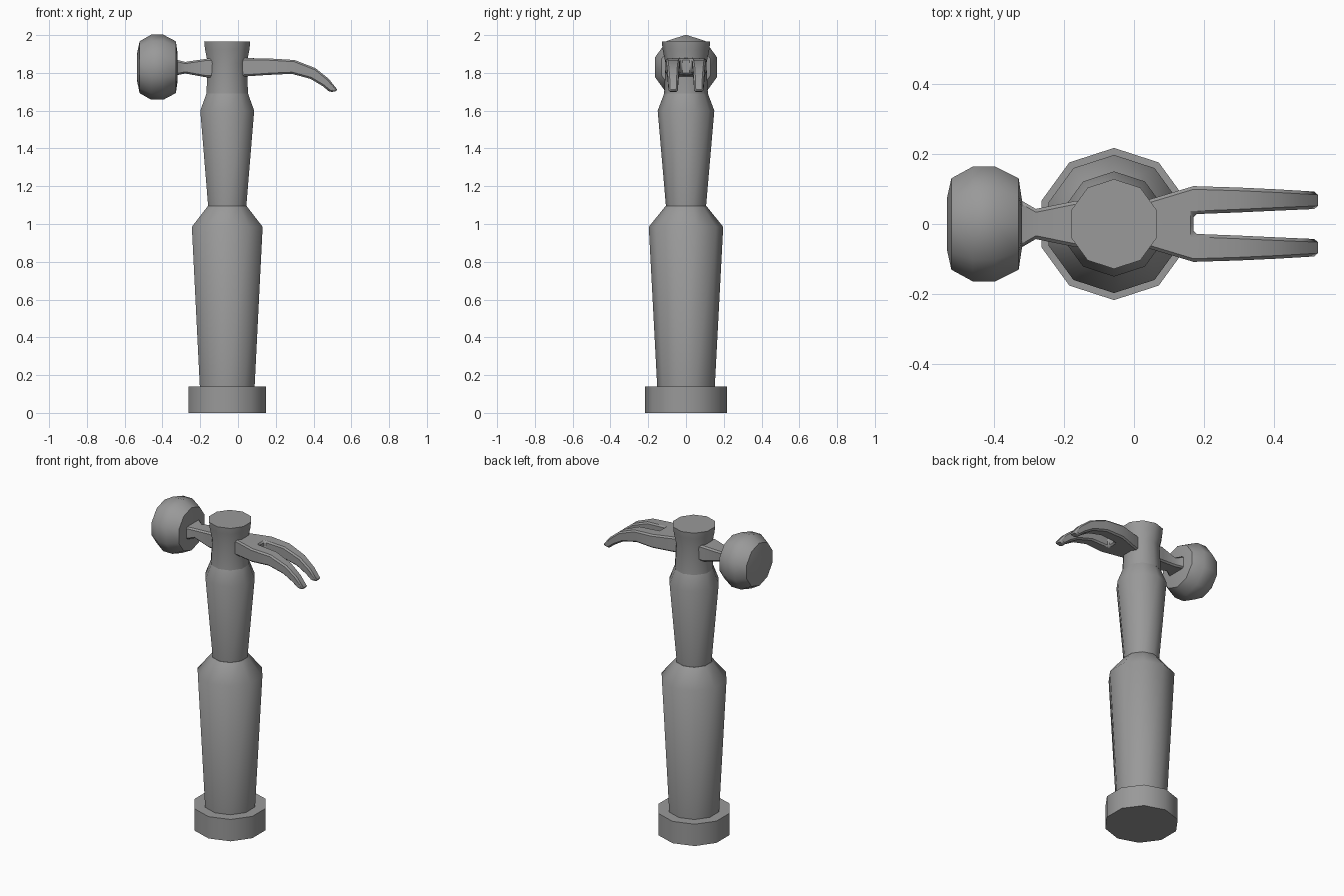
import bpy, bmesh, math
from mathutils import Matrix

cube = bpy.data.objects.get("Cube")
if cube:
    bpy.data.objects.remove(cube, do_unlink=True)

grey = bpy.data.materials.new("grey metal")
grey.use_nodes = True
colour = (0.32, 0.32, 0.32, 1)
grey.diffuse_color = colour
grey.node_tree.nodes["Principled BSDF"].inputs["Base Color"].default_value = colour

AXIS_X = -0.057   # centre line of the handle
HEAD_Z = 1.83     # centre line of the striking end


def finish(name, bm, chamfer=0, mirror=False):
    bmesh.ops.recalc_face_normals(bm, faces=bm.faces)
    mesh = bpy.data.meshes.new(name)
    bm.to_mesh(mesh)
    bm.free()
    mesh.materials.append(grey)
    obj = bpy.data.objects.new(name, mesh)
    bpy.context.collection.objects.link(obj)
    if mirror:
        mod = obj.modifiers.new("mirror", 'MIRROR')
        mod.use_axis = (False, True, False)
    if chamfer:
        mod = obj.modifiers.new("chamfer", 'BEVEL')
        mod.width = chamfer
        mod.segments = 1
        mod.limit_method = 'ANGLE'
        mod.angle_limit = math.radians(50)
    bpy.ops.object.select_all(action='DESELECT')
    obj.select_set(True)
    bpy.context.view_layer.objects.active = obj
    bpy.ops.object.shade_smooth_by_angle(angle=math.radians(44))
    return obj


def loft(bm, rings):
    """Skin a list of closed vertex rings and cap both ends."""
    for a, b in zip(rings, rings[1:]):
        n = len(a)
        for i in range(n):
            j = (i + 1) % n
            bm.faces.new((a[i], a[j], b[j], b[i]))
    bm.faces.new(rings[0])
    bm.faces.new(rings[-1])


def turned(name, profile, matrix, sides=10):
    """Ten-sided turned part from (radius, height) pairs."""
    bm = bmesh.new()
    rings = []
    for r, h in profile:
        angles = [math.pi / 2 + i * math.tau / sides for i in range(sides)]
        rings.append([bm.verts.new((r * math.cos(a), r * math.sin(a), h)) for a in angles])
    loft(bm, rings)
    bm.transform(matrix)
    return finish(name, bm)


# Handle and head, stacked on one upright axis
upright = Matrix.Translation((AXIS_X, 0, 0))
turned("base_cap", [(0.217, 0), (0.217, 0.14)], upright)
turned("lower_grip", [(0.152, 0.13), (0.197, 0.985), (0.108, 1.095)], upright)
turned("upper_grip", [(0.105, 1.08), (0.15, 1.6), (0.114, 1.695)], upright)
turned("head_socket", [(0.116, 1.69), (0.108, 1.85), (0.124, 1.925), (0.128, 1.965)], upright)

# Striking end, turned on the x axis with a corner pointing up
lying = Matrix.Translation((0, 0, HEAD_Z)) @ Matrix(
    ((0, 0, 1, 0), (1, 0, 0, 0), (0, 1, 0, 0), (0, 0, 0, 1)))
turned("striking_head", [(0.075, -0.534), (0.137, -0.521), (0.172, -0.46),
                         (0.172, -0.395), (0.137, -0.329), (0.075, -0.32)], lying)

# Flared neck between striking end and socket: x, half width, bottom, top
bm = bmesh.new()
rings = []
for x, w, lo, hi in [(-0.335, 0.075, 1.785, 1.872), (-0.28, 0.043, 1.797, 1.858),
                     (-0.165, 0.066, 1.776, 1.875), (-0.1, 0.066, 1.776, 1.875)]:
    rings.append([bm.verts.new((x, y, z)) for y, z in ((-w, lo), (w, lo), (w, hi), (-w, hi))])
loft(bm, rings)
finish("neck", bm, chamfer=0.009)

# Curved claw: top x, top z, bottom x, bottom z, slot half width, outer half width
stations = [
    (0.00, 1.878, 0.00, 1.78, 0.028, 0.058),
    (0.05, 1.878, 0.05, 1.782, 0.028, 0.072),
    (0.17, 1.876, 0.17, 1.79, 0.028, 0.108),
    (0.30, 1.868, 0.285, 1.795, 0.033, 0.104),
    (0.41, 1.825, 0.385, 1.768, 0.038, 0.099),
    (0.48, 1.769, 0.448, 1.73, 0.041, 0.095),
    (0.53, 1.706, 0.488, 1.697, 0.043, 0.092),
]
SLOT_START = 2
bm = bmesh.new()
grid = []
for xt, zt, xb, zb, inner, outer in stations:
    columns = (0, inner, outer) if len(grid) <= SLOT_START else (inner, outer)
    pairs = [(bm.verts.new((xt, y, zt)), bm.verts.new((xb, y, zb))) for y in columns]
    grid.append(pairs)
for k, (a, b) in enumerate(zip(grid, grid[1:])):
    a = a[-len(b):]
    for i in range(len(a) - 1):
        for side in (0, 1):
            bm.faces.new((a[i][side], a[i + 1][side], b[i + 1][side], b[i][side]))
    bm.faces.new((a[-1][0], a[-1][1], b[-1][1], b[-1][0]))
    if k >= SLOT_START:
        bm.faces.new((a[0][0], a[0][1], b[0][1], b[0][0]))
for p, q in (grid[SLOT_START][:2], grid[-1]):
    bm.faces.new((p[0], q[0], q[1], p[1]))
finish("claw", bm, chamfer=0.009, mirror=True)
